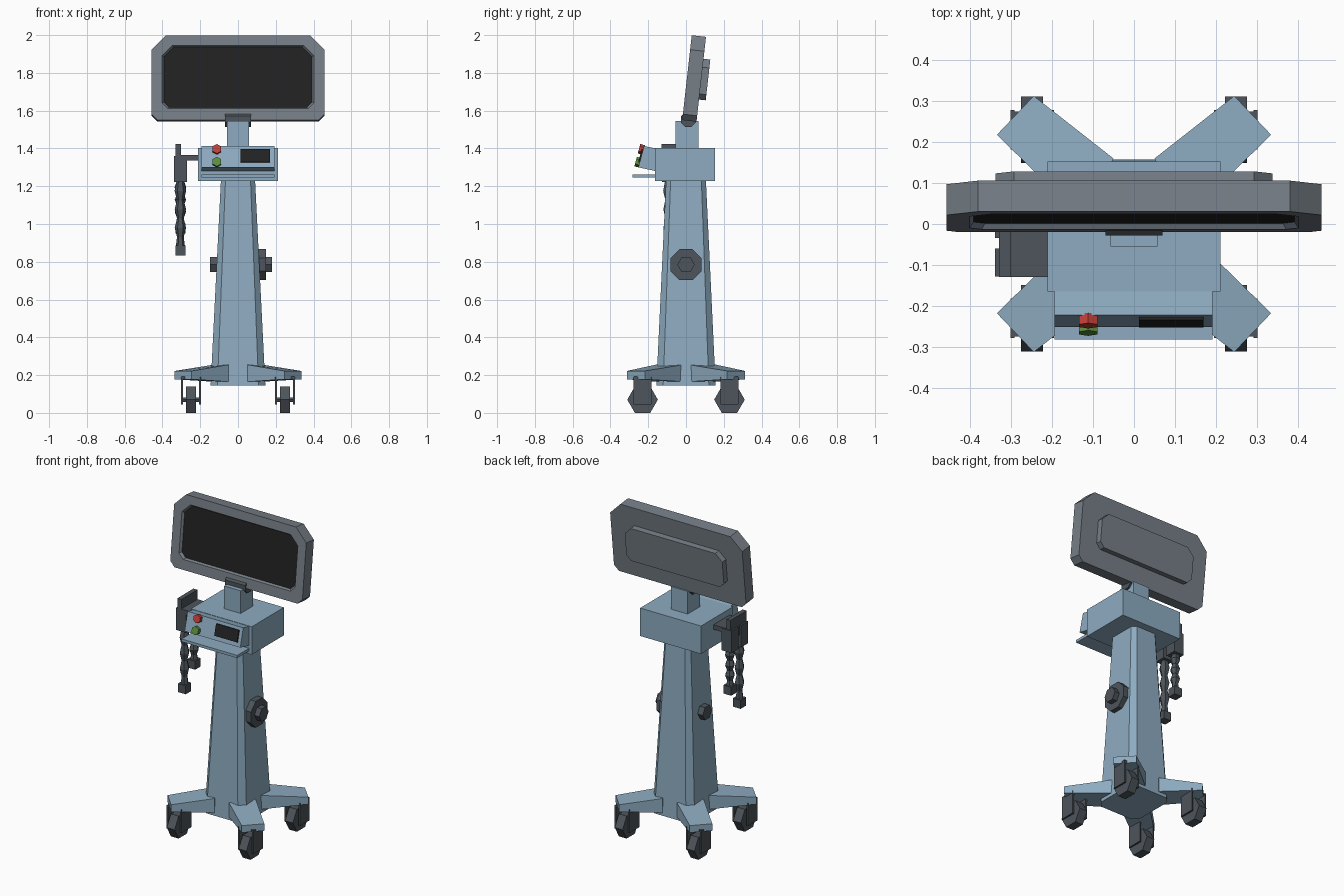
import bpy, bmesh
from math import sin, cos, pi, radians

cube = bpy.data.objects.get("Cube")
if cube:
    bpy.data.objects.remove(cube, do_unlink=True)


def material(name, rgb):
    m = bpy.data.materials.new(name)
    m.use_nodes = True
    m.diffuse_color = (*rgb, 1)
    m.node_tree.nodes["Principled BSDF"].inputs["Base Color"].default_value = (*rgb, 1)
    return m


BLUE = material("steel blue", (0.27, 0.41, 0.53))
GREY = material("frame grey", (0.18, 0.21, 0.24))
DARK = material("dark grey", (0.075, 0.09, 0.105))
BLACK = material("screen black", (0.016, 0.016, 0.016))
RED = material("button red", (0.55, 0.05, 0.04))
GREEN = material("button green", (0.11, 0.28, 0.05))


def loft(name, rings, mat, end_mat=None, loc=(0, 0, 0), tilt=0):
    """Skin a list of point rings and cap both ends."""
    bm = bmesh.new()
    vs = [[bm.verts.new(p) for p in ring] for ring in rings]
    n = len(vs[0])
    for a, b in zip(vs, vs[1:]):
        for i in range(n):
            j = (i + 1) % n
            bm.faces.new((a[i], a[j], b[j], b[i]))
    bm.faces.new(vs[0])
    end = bm.faces.new(vs[-1])
    if end_mat:
        end.material_index = 1
    bmesh.ops.recalc_face_normals(bm, faces=bm.faces)
    me = bpy.data.meshes.new(name)
    bm.to_mesh(me)
    bm.free()
    me.materials.append(mat)
    if end_mat:
        me.materials.append(end_mat)
    ob = bpy.data.objects.new(name, me)
    ob.location = loc
    ob.rotation_euler.x = radians(tilt)
    bpy.context.collection.objects.link(ob)
    return ob


def box(name, x, y, z, mat, **kw):
    rings = [[(x[0], y[0], h), (x[1], y[0], h), (x[1], y[1], h), (x[0], y[1], h)] for h in z]
    return loft(name, rings, mat, **kw)


def circle(n, r, phase=0):
    return [(r * cos(2 * pi * i / n + phase), r * sin(2 * pi * i / n + phase)) for i in range(n)]


def rod_x(name, x, y, z, r, n, mat, phase=0):
    """Polygonal cylinder along x."""
    return loft(name, [[(h, y + a, z + b) for a, b in circle(n, r, phase)] for h in x], mat)


def chamfered(hw, lo, hi, c_lo, c_hi, y):
    """Upright rectangle with cut corners, at depth y."""
    half = [(hw - c_lo, lo), (hw, lo + c_lo), (hw, hi - c_hi), (hw - c_hi, hi)]
    return [(x, y, z) for x, z in half] + [(-x, y, z) for x, z in reversed(half)]


def column_ring(hx, hy, c, z):
    return [(x, y, z) for x, y in (
        (hx, hy - c), (hx - c, hy), (c - hx, hy), (-hx, hy - c),
        (-hx, c - hy), (c - hx, -hy), (hx - c, -hy), (hx, c - hy))]


# Tapered column
loft("column", [column_ring(0.145, 0.157, 0.036, 0.145),
                column_ring(0.09, 0.105, 0.024, 1.24)], BLUE)

# Four legs, each with a caster
LEG = [(0.335, 0.218), (0.245, 0.313), (0.05, 0.16), (0.13, 0.017)]
for sx, side in ((1, "left"), (-1, "right")):
    for sy, end in ((1, "back"), (-1, "front")):
        tag = f"{end}_{side}"
        loft(f"leg_{tag}", [
            [(sx * x, sy * y, z) for (x, y), z in zip(LEG, heights)]
            for heights in ((0.178, 0.178, 0.165, 0.165), (0.222, 0.222, 0.255, 0.255))], BLUE)
        cx, cy = sx * 0.249, sy * 0.23
        rod_x(f"wheel_{tag}", (cx - 0.027, cx + 0.027), cy, 0.07, 0.081, 6, DARK)
        rod_x(f"axle_{tag}", (cx - 0.05, cx + 0.05), cy, 0.07, 0.014, 6, DARK)
        box(f"fork_crown_{tag}", (cx - 0.05, cx + 0.05), (cy - 0.045, cy + 0.045),
            (0.18, 0.192), DARK)
        for k in (-1, 1):
            px = cx + k * 0.048
            box(f"fork_plate_{tag}_{'outer' if k == sx else 'inner'}",
                (px - 0.005, px + 0.005), (cy - 0.048, cy + 0.048), (0.045, 0.19), DARK)

# Side knob on a through shaft
rod_x("knob", (0.107, 0.147), 0, 0.785, 0.089, 8, DARK, pi / 8)
rod_x("knob_shaft", (-0.148, 0.18), 0, 0.785, 0.046, 6, DARK)

# Control head, neck and hinge
box("control_head", (-0.211, 0.211), (-0.165, 0.153), (1.228, 1.403), BLUE)
box("neck", (-0.057, 0.057), (-0.055, 0.065), (1.40, 1.545), BLUE)
rod_x("hinge", (-0.07, 0.07), 0.012, 1.554, 0.043, 8, DARK, pi / 8)

# Sloping console and tray
PROFILE = [(-0.16, 1.40), (-0.222, 1.413), (-0.252, 1.30), (-0.16, 1.28)]
loft("console", [[(x, y, z) for y, z in PROFILE] for x in (-0.194, 0.192)], BLUE)
box("tray", (-0.194, 0.192), (-0.282, -0.16), (1.246, 1.263), BLUE)
face = dict(loc=(0, -0.252, 1.30), tilt=-14.9)
box("console_display", (0.012, 0.17), (-0.008, 0.004), (0.026, 0.098), BLACK, **face)
for name, z, mat in (("red_button", 0.096, RED), ("green_button", 0.026, GREEN)):
    loft(name, [[(a - 0.112, y, b + z) for a, b in circle(6, 0.026, pi / 6)]
                for y in (0.004, -0.022)], mat, **face)

# Monitor with recessed screen and raised back cover
mount = dict(loc=(0, -0.02, 1.55), tilt=-6.4)
loft("monitor", [chamfered(0.458, 0, 0.452, 0.032, 0.077, 0.076),
                 chamfered(0.458, 0, 0.452, 0.032, 0.077, 0),
                 chamfered(0.402, 0.062, 0.398, 0.03, 0.055, 0),
                 chamfered(0.392, 0.07, 0.39, 0.028, 0.052, 0.014)], GREY, BLACK, **mount)
loft("monitor_back_cover", [chamfered(0.338, 0.118, 0.335, 0.03, 0.045, 0.07),
                            chamfered(0.338, 0.118, 0.335, 0.03, 0.045, 0.112)], GREY, **mount)

# Side bracket with two hanging grips
box("bracket_arm", (-0.31, -0.205), (-0.13, 0.03), (1.335, 1.364), DARK)
box("bracket_plate", (-0.33, -0.302), (-0.13, 0.03), (1.30, 1.423), DARK)
SWELL = [0.02, 0.031, 0.018, 0.03, 0.018, 0.03, 0.018, 0.024]
for name, y, bottom in (("front", -0.094, 0.832), ("back", 0.0, 0.95)):
    box(f"grip_holder_{name}", (-0.34, -0.27), (y - 0.034, y + 0.034), (1.222, 1.36), DARK)
    top, low = 1.225, bottom + 0.05
    rings = []
    for i, r in enumerate(SWELL):
        z = top + (low - top) * i / (len(SWELL) - 1)
        rings.append([(a - 0.305, b + y, z) for a, b in circle(6, r)])
    loft(f"grip_{name}", rings, DARK)
    box(f"grip_end_{name}", (-0.332, -0.278), (y - 0.027, y + 0.027),
        (bottom, bottom + 0.053), DARK)
